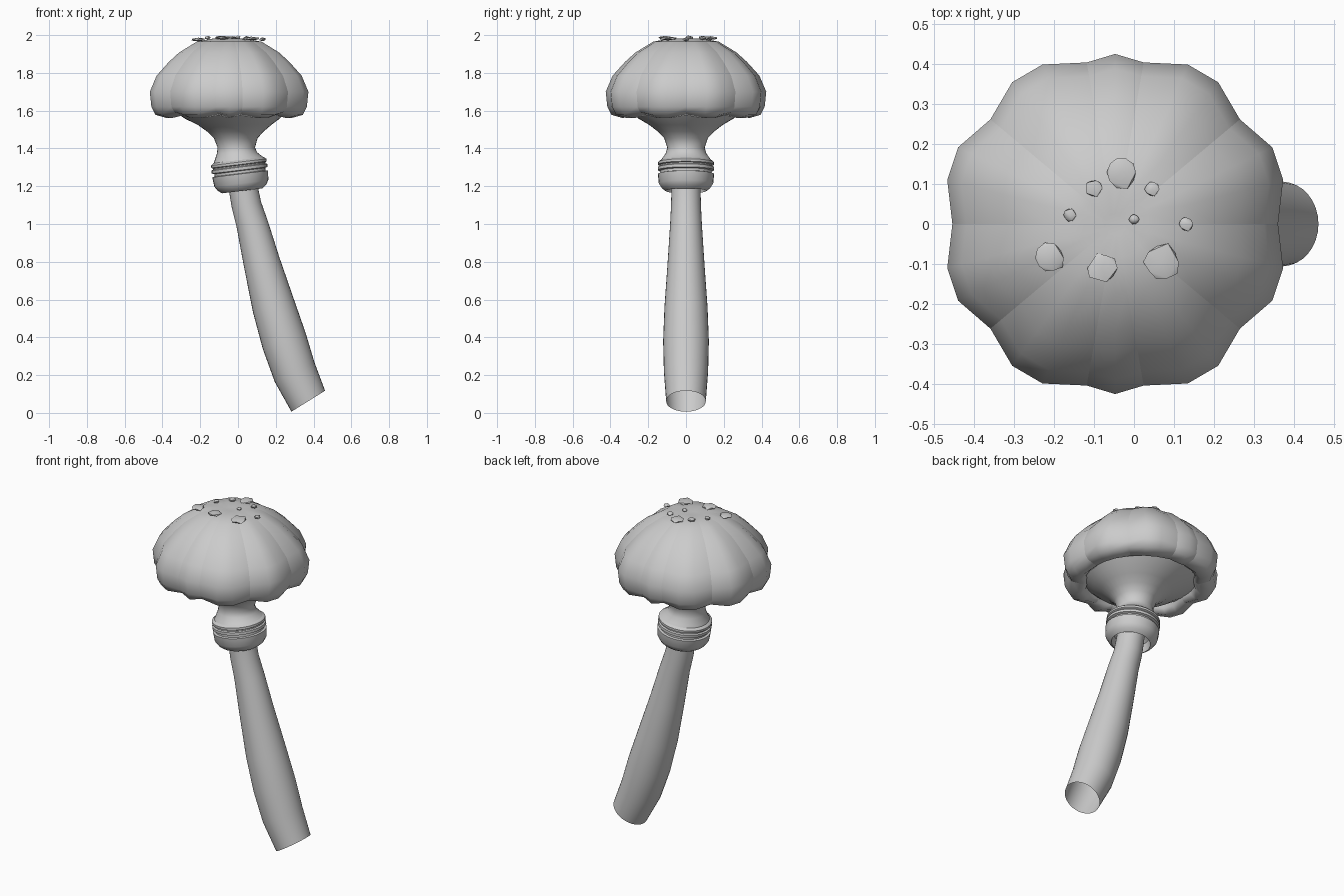
import bpy, bmesh, math, random
from mathutils import Vector

if "Cube" in bpy.data.objects:
    bpy.data.objects.remove(bpy.data.objects["Cube"], do_unlink=True)

grey = bpy.data.materials.new("plain_grey")
grey.use_nodes = True
grey.diffuse_color = (0.6, 0.6, 0.6, 1)
grey.node_tree.nodes["Principled BSDF"].inputs["Base Color"].default_value = (0.6, 0.6, 0.6, 1)


def finish(name, bm, angle=None):
    mesh = bpy.data.meshes.new(name)
    for f in bm.faces:
        f.smooth = True
    bm.to_mesh(mesh)
    bm.free()
    mesh.materials.append(grey)
    obj = bpy.data.objects.new(name, mesh)
    bpy.context.collection.objects.link(obj)
    if angle:
        bpy.ops.object.select_all(action='DESELECT')
        obj.select_set(True)
        bpy.context.view_layer.objects.active = obj
        bpy.ops.object.shade_smooth_by_angle(angle=math.radians(angle))
    return obj


def bridge(bm, rings):
    """Join successive closed rings of points, listed bottom to top, with quads."""
    rows = [[bm.verts.new(p) for p in ring] for ring in rings]
    n = len(rows[0])
    for a, b in zip(rows, rows[1:]):
        for i in range(n):
            j = (i + 1) % n
            bm.faces.new((a[i], a[j], b[j], b[i]))
    return rows


def loft(name, sections, segments=32, angle=35):
    """Circular sections (x, z, radius, tilt in degrees) joined into a tube."""
    rings = []
    for x, z, r, tilt in sections:
        t = math.radians(tilt)
        ring = []
        for i in range(segments):
            a = math.tau * i / segments
            u = r * math.cos(a)
            ring.append((x + u * math.cos(t), r * math.sin(a), z + u * math.sin(t)))
        rings.append(ring)
    bm = bmesh.new()
    bridge(bm, rings)
    return finish(name, bm, angle)


# Bent stalk, open at its foot
loft("stalk", [
    (0.372, 0.062, 0.105, 32), (0.30, 0.215, 0.117, 26), (0.245, 0.38, 0.121, 20),
    (0.19, 0.56, 0.114, 16), (0.125, 0.80, 0.097, 15), (0.075, 1.0, 0.084, 14),
    (0.045, 1.10, 0.079, 12), (0.028, 1.19, 0.077, 8), (0.015, 1.27, 0.075, 7)])

# Tilted collar with grooves and a hollow lower lip
tilt = math.radians(7)
collar = [(0.075, 0.0), (0.098, -0.02), (0.108, -0.07), (0.128, -0.055), (0.144, -0.03),
          (0.149, 0.02), (0.136, 0.023), (0.136, 0.036), (0.149, 0.04), (0.149, 0.056),
          (0.14, 0.06), (0.14, 0.066), (0.148, 0.07), (0.148, 0.083), (0.135, 0.093), (0.1, 0.1)]
loft("collar", [(0.014 - d * math.sin(tilt), 1.245 + d * math.cos(tilt), r, 7)
                for r, d in collar])

# Waisted neck flaring out under the cap
loft("neck", [
    (0.007, 1.33, 0.14, 7), (0.002, 1.348, 0.126, 5), (-0.005, 1.375, 0.107, 2),
    (-0.009, 1.405, 0.099, 0), (-0.012, 1.455, 0.116, 0), (-0.014, 1.49, 0.15, 0),
    (-0.018, 1.525, 0.195, 0), (-0.03, 1.557, 0.25, 0), (-0.045, 1.61, 0.315, 0)], angle=60)

# Scalloped cap: one quadrant of (angle, radius), mirrored twice
CX = -0.047
quadrant = [(0, 0.407), (14.7, 0.434), (26, 0.437), (40, 0.407),
            (54, 0.438), (65.5, 0.438), (80, 0.41), (90, 0.425)]
half = quadrant + [(180 - a, r) for a, r in reversed(quadrant[:-1])]
outline = half + [(360 - a, r) for a, r in reversed(half[1:-1])]
profile = [(0.70, 1.64), (0.71, 1.585), (0.78, 1.56), (0.93, 1.578), (0.98, 1.62),
           (1.0, 1.70), (0.915, 1.785), (0.76, 1.858), (0.63, 1.908),
           (0.41, 1.965), (0.2, 1.982), (0.06, 1.977)]
rings = []
for s, z in profile:
    ring = []
    for a, r in outline:
        lift = 0.015 if z < 1.6 and r < 0.42 else 0
        a = math.radians(a)
        ring.append((CX + s * r * math.cos(a), s * r * math.sin(a), z + lift))
    rings.append(ring)
bm = bmesh.new()
rows = bridge(bm, rings)
bm.faces.new(rows[-1])
creases = [i for i, (a, r) in enumerate(outline) if r < 0.42]
for a, b in zip(rows, rows[1:]):
    for i in creases:
        bm.edges.get((a[i], b[i])).smooth = False
finish("cap", bm)

# Small flat warts scattered over the crown
random.seed(4)
warts = [(-0.1, 0.09, 0.024), (0.045, 0.087, 0.02), (-0.16, 0.022, 0.018), (0, 0.012, 0.014),
         (0.13, 0, 0.02), (-0.21, -0.085, 0.042), (-0.08, -0.11, 0.04), (0.07, -0.095, 0.05),
         (-0.03, 0.13, 0.045)]
bm = bmesh.new()
for x, y, r in warts:
    d = math.hypot(x - CX, y)
    z = 1.988 - 0.75 * max(0, d - 0.06) ** 2
    new = bmesh.ops.create_icosphere(bm, subdivisions=1, radius=1)["verts"]
    for v in new:
        k = random.uniform(0.85, 1.1)
        v.co = Vector((x + v.co.x * r * k, y + v.co.y * r * k,
                       z - 0.1 * (v.co.x * (x - CX) + v.co.y * y) * r + v.co.z * 0.01))
finish("cap_warts", bm, 50)
